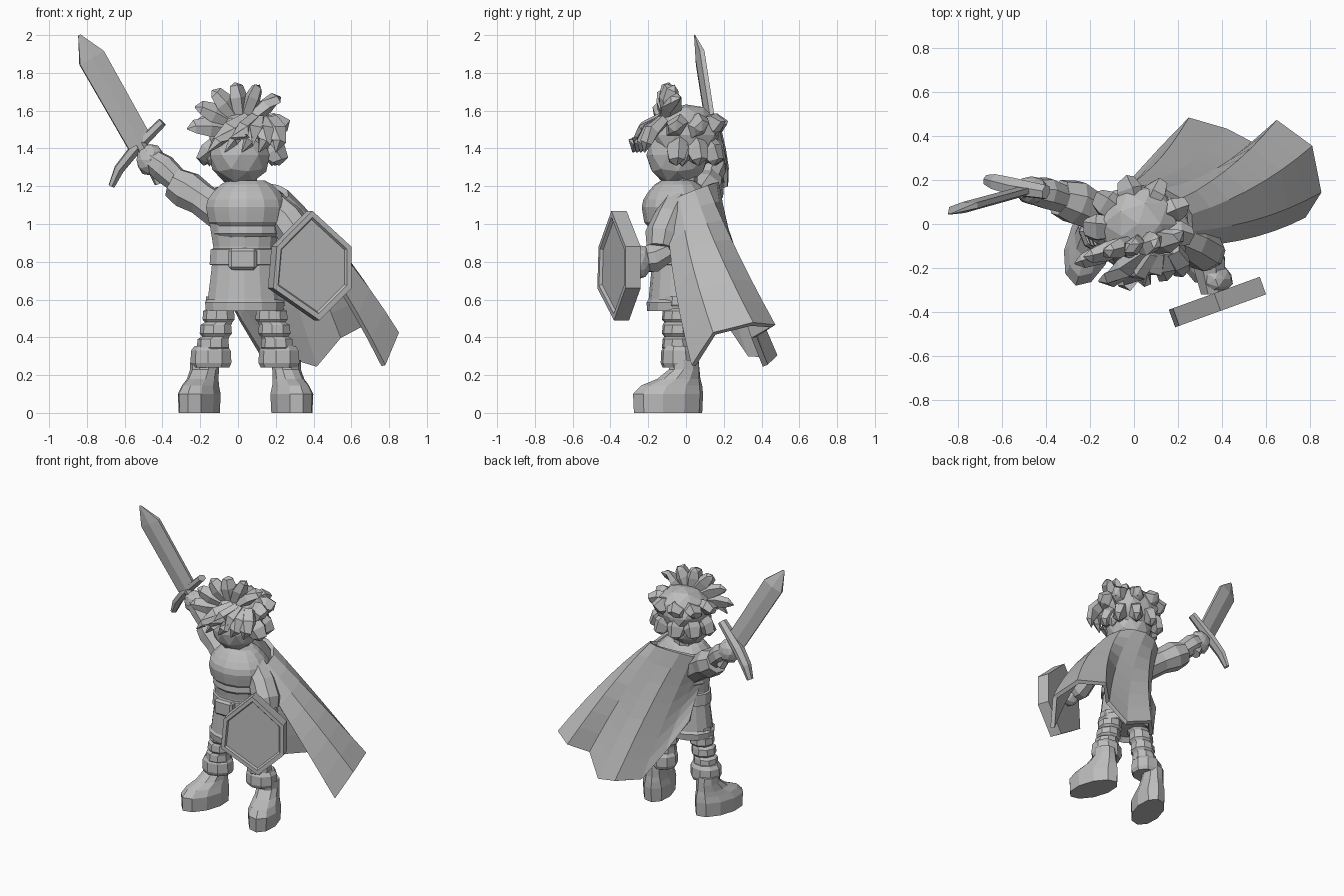
import bpy, bmesh, math, random
from mathutils import Vector, Matrix

cube = bpy.data.objects.get("Cube")
if cube:
    bpy.data.objects.remove(cube, do_unlink=True)
random.seed(4)

GREY = (.5, .5, .5, 1)
clay = bpy.data.materials.new("plain_grey")
clay.use_nodes = True
clay.diffuse_color = GREY
clay.node_tree.nodes["Principled BSDF"].inputs["Base Color"].default_value = GREY


def finish(name, bm):
    bmesh.ops.recalc_face_normals(bm, faces=bm.faces)
    mesh = bpy.data.meshes.new(name)
    bm.to_mesh(mesh)
    bm.free()
    mesh.materials.append(clay)
    obj = bpy.data.objects.new(name, mesh)
    bpy.context.collection.objects.link(obj)
    return obj


def skin(bm, first, second):
    """Join two rows of vertices with a strip of quads."""
    for i in range(len(first) - 1):
        bm.faces.new((first[i], first[i + 1], second[i + 1], second[i]))


def loft(name, loops):
    """Skin a stack of equal closed loops and cap both ends."""
    bm = bmesh.new()
    rows = [[bm.verts.new(point) for point in loop] for loop in loops]
    for lower, upper in zip(rows, rows[1:]):
        skin(bm, lower + lower[:1], upper + upper[:1])
    bm.faces.new(rows[0][::-1])
    bm.faces.new(rows[-1])
    return finish(name, bm)


def circle(sides):
    for i in range(sides):
        angle = math.tau * (i + .5) / sides
        yield math.cos(angle), math.sin(angle)


def tube(name, path, radii, sides=8, wide=(.3, 1, 0), flat=1):
    """Sweep a flattened ring along a path; wide is the broad direction."""
    points = [Vector(p) for p in path]
    loops = []
    for k, (point, radius) in enumerate(zip(points, radii)):
        along = (points[min(k + 1, len(points) - 1)] - points[max(k - 1, 0)]).normalized()
        u = Vector(wide)
        u = (u - along * u.dot(along)).normalized()
        v = along.cross(u) * flat
        loops.append([point + radius * (u * c + v * s) for c, s in circle(sides)])
    return loft(name, loops)


def rings(name, centre, levels, sides=12, turn=0):
    """Stack level ellipses (height, half width, half depth, forward shift)."""
    place = Matrix.Translation((*centre, 0)) @ Matrix.Rotation(turn, 4, 'Z')
    return loft(name, [[place @ Vector((width * c, depth * s - shift, z)) for c, s in circle(sides)]
                       for z, width, depth, shift in levels])


def body_rings(name, centre, profile, ratio, sides=14):
    return rings(name, centre, [(z, width, width * ratio, 0) for z, width in profile], sides)


def ball(name, centre, size, detail=2, wobble=0):
    bm = bmesh.new()
    bmesh.ops.create_icosphere(bm, subdivisions=detail, radius=1)
    for vert in bm.verts:
        vert.co *= 1 + random.uniform(-wobble, wobble)
        vert.co = Vector(centre) + vert.co * Vector(size)
    return finish(name, bm)


# Legs and boots, mirrored about the hips
HIP = .04
for side, s in (("right", -1), ("left", 1)):
    rings(side + "_boot", (HIP + s * .245, -.095), [
        (0, .1, .19, 0), (.1, .105, .195, 0), (.145, .09, .17, -.02),
        (.18, .08, .12, -.06), (.23, .075, .085, -.09), (.28, .075, .08, -.09)],
        10, s * math.radians(18))
    body_rings(side + "_boot_cuff", (HIP + s * .18, -.035),
               [(.24, .1), (.265, .112), (.33, .108), (.355, .09)], .9, 9)
    # Wrapped bands step inward as they climb the leg
    wraps = []
    for band in range(4):
        base, shift = .33 + band * .075, s * band * -.015
        for rise, radius in ((0, .075), (.015, .088), (.06, .084)):
            wraps.append([(HIP + s * .17 + shift + radius * c, radius * .95 * d - .045, base + rise)
                          for c, d in circle(9)])
    loft(side + "_leg", wraps)

# Tunic with a thick hem, belt and buckle
WAIST = (.035, -.05)
body_rings("tunic", WAIST, [(.57, .17), (.54, .21), (.585, .215), (.6, .2),
                            (.76, .18), (.88, .17), (1, .19), (1.12, .19), (1.2, .1)], .74)
body_rings("belt", WAIST, [(.78, .17), (.785, .19), (.865, .185), (.87, .17)], .75)
bm = bmesh.new()
bmesh.ops.create_cube(bm, size=1)
bmesh.ops.scale(bm, vec=(.15, .06, .115), verts=bm.verts)
bmesh.ops.translate(bm, vec=(.025, -.19, .815), verts=bm.verts)
bmesh.ops.bevel(bm, geom=bm.edges[:], offset=.015, segments=1, affect='EDGES')
finish("buckle", bm)

# Draped cowl with folds
body_rings("cowl", (.045, -.045), [(.93, .17), (.95, .19), (.99, .185), (1.01, .205), (1.06, .215),
                                   (1.09, .22), (1.13, .21), (1.17, .18), (1.21, .14), (1.23, .1)], .86)

# Cape: columns run from an arc round the shoulders down to a wavy hem
hem = [(.77, .04, .25), (.84, .15, .42), (.8, .35, .47), (.65, .46, .46), (.54, .36, .4),
       (.42, .42, .25), (.25, .47, .3), (.13, .34, .3), (.02, .22, .48), (-.1, .1, .7)]
STEPS = 7
bm = bmesh.new()
columns = []
for i, low in enumerate(hem):
    angle = math.radians(-35 + 230 * i / (len(hem) - 1))
    top = Vector((.05 + .21 * math.cos(angle), .16 * math.sin(angle), 1.15 + .07 * math.sin(angle)))
    low = Vector(low)
    bend = (top + low) / 2 + Vector((.03, -.06, .06))
    column = []
    for k in range(STEPS + 1):
        t = k / STEPS
        column.append(bm.verts.new(top.lerp(bend, t).lerp(bend.lerp(low, t), t)))
    columns.append(column)
for first, second in zip(columns, columns[1:]):
    skin(bm, first, second)
thickness = finish("cape", bm).modifiers.new("thickness", 'SOLIDIFY')
thickness.thickness = .03
thickness.offset = 0

# Raised sword arm
tube("right_sleeve", [(-.06, 0, 1.04), (-.19, .06, 1.13), (-.27, .1, 1.18), (-.34, .12, 1.22)],
     [.1, .09, .105, .085])
tube("right_forearm", [(-.28, .1, 1.19), (-.4, .14, 1.3), (-.47, .15, 1.35)], [.06, .075, .06])
ball("right_hand", (-.465, .155, 1.34), (.075, .065, .085), wobble=.06)

# Sword
HILT = (-.52, .145, 1.43)
tube("sword_grip", [HILT, (-.41, .17, 1.22)], [.03, .035], 6)
tube("sword_guard", [(-.67, .2, 1.2), (-.63, .19, 1.29), (-.55, .17, 1.39), (-.4, .145, 1.54)],
     [.025, .04, .045, .035], 6, flat=.7)
tube("sword_blade", [HILT, (-.775, .075, 1.88), (-.84, .045, 2)], [.08, .085, .008], 6, (1, .2, 0), .3)

# Shield arm
tube("left_sleeve", [(.17, -.04, 1.1), (.26, -.08, 1.02), (.32, -.12, .93), (.34, -.13, .87)],
     [.09, .095, .1, .08])
tube("left_forearm", [(.33, -.09, .86), (.34, -.17, .82), (.36, -.31, .8)], [.06, .08, .06], wide=(1, 0, 0))
ball("left_hand", (.37, -.25, .8), (.08, .07, .09), wobble=.06)

# Shield: six-sided slab with a raised rim
across, out = Vector((.94, .34, 0)), Vector((.34, -.94, 0))
outline = [(0, .29), (.22, .1), (.22, -.12), (.04, -.29), (-.22, -.12), (-.2, .1)]
loft("shield", [[Vector((.365, -.315, .78)) + across * u * size + out * depth + Vector((0, 0, w * size))
                 for u, w in outline]
                for size, depth in ((1, 0), (1, .085), (.88, .085), (.84, .07))])

# Head, neck and ears
tube("neck", [(.02, -.02, 1.15), (.02, -.02, 1.27)], [.08, .08])
ball("head", (.01, -.045, 1.365), (.165, .165, .165))
for side, x in (("right", -.15), ("left", .18)):
    ball(side + "_ear", (x, -.02, 1.37), (.04, .045, .065), 1)
ball("hair_cap", (.02, 0, 1.47), (.185, .18, .17), wobble=.05)

# Hair tufts: each bows away from the skull on its way to a point
SKULL = Vector((.02, -.02, 1.45))


def tuft(name, root, tip, radius):
    root, tip = SKULL + Vector(root), SKULL + Vector(tip)
    bow = ((root + tip) / 2 - SKULL).normalized() * .035
    path = [root, root.lerp(tip, .35) + bow, root.lerp(tip, .7) + bow, tip]
    tube(name, path, [radius * k for k in (.8, 1, .7, .08)], 5, (.5, .6, .6), .7)


# Crown spikes fan from the right temple over the top
for k in range(6):
    angle = math.radians(175 - 26 * k)
    c, s = math.cos(angle), math.sin(angle)
    tuft("crown_tuft", (.07 * c, -.07, .05 + .08 * s), (.29 * c, -.16 + .03 * k, .03 + .27 * s), .06)
# Fringe swept across the brow
for k in range(5):
    tuft("fringe_tuft", (.03 + .03 * k, -.1, .1), (.09 * k - .18, -.26 + .02 * abs(k - 1), -.07), .06)
# Two layers round the back
for height, reach, drop in ((.07, .24, .03), (0, .2, .14)):
    for k in range(6):
        angle = math.radians(38 * k - 10)
        c, s = math.cos(angle), math.sin(angle)
        tuft("back_tuft", (.11 * c, .11 * s, height), (reach * c, reach * .9 * s, height - drop), .075)
